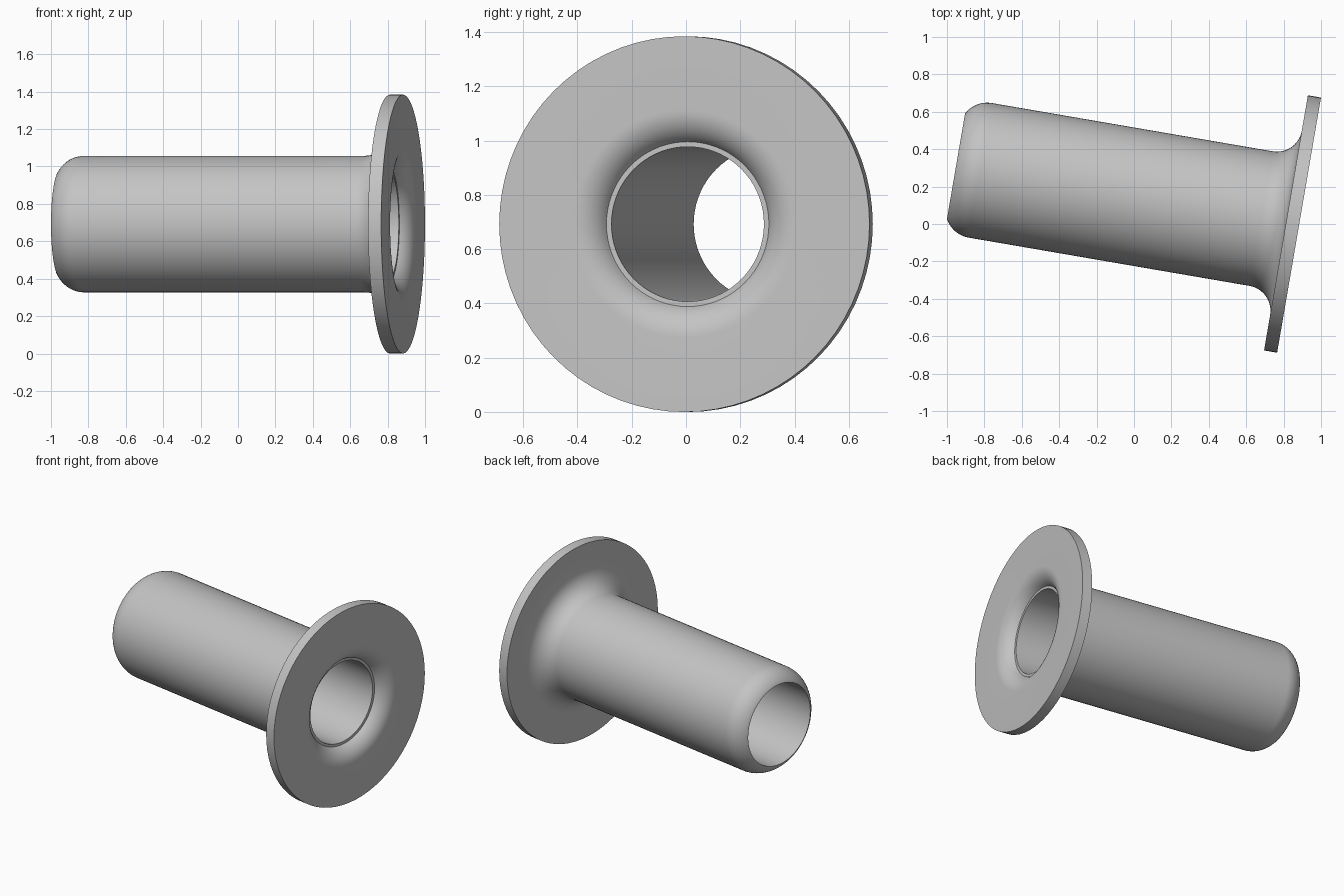
import bpy
import bmesh
from math import radians, sin, cos, pi
from mathutils import Matrix, Vector

if "Cube" in bpy.data.objects:
    bpy.data.objects.remove(bpy.data.objects["Cube"], do_unlink=True)

SEGMENTS = 72


def arc(t, r, radius, start, end, steps=10):
    """Points (along axis, from axis) on an arc; 0 degrees points along the axis."""
    angles = [radians(start + (end - start) * i / steps) for i in range(steps + 1)]
    return [(t + radius * cos(a), r + radius * sin(a)) for a in angles]


def lathe(name, profile, material):
    """Turn a closed profile around the x axis."""
    bm = bmesh.new()
    rings = []
    for i in range(SEGMENTS):
        a = 2 * pi * i / SEGMENTS
        rings.append([bm.verts.new((t, r * sin(a), r * cos(a))) for t, r in profile])
    n = len(profile)
    for i in range(SEGMENTS):
        here, there = rings[i], rings[(i + 1) % SEGMENTS]
        for j in range(n):
            k = (j + 1) % n
            bm.faces.new((here[j], here[k], there[k], there[j]))
    bmesh.ops.recalc_face_normals(bm, faces=bm.faces)
    mesh = bpy.data.meshes.new(name)
    bm.to_mesh(mesh)
    bm.free()
    mesh.materials.append(material)
    obj = bpy.data.objects.new(name, mesh)
    bpy.context.collection.objects.link(obj)
    return obj


grey = bpy.data.materials.new("plain grey")
grey.use_nodes = True
colour = (0.55, 0.55, 0.55, 1)
grey.diffuse_color = colour
grey.node_tree.nodes["Principled BSDF"].inputs["Base Color"].default_value = colour

# Flange face and rim, flared neck, rounded tail, then the bore and its seat
profile = [(0, 0.692), (-0.071, 0.692)]
profile += arc(-0.206, 0.5, 0.135, 0, -90)
profile += arc(-1.729, 0.215, 0.15, 90, 151.3)
profile += [(-1.861, 0.285), (-0.072, 0.285)]
profile += arc(-0.13, 0.42, 0.13, -63.5, 0)

bushing = lathe("flanged_bushing", profile, grey)
bushing.matrix_world = (Matrix.Translation(Vector((0.8825, -0.006, 0.692)))
                        @ Matrix.Rotation(radians(-9.75), 4, "Z"))

# Smooth curved faces, crisp rims
bpy.ops.object.select_all(action="DESELECT")
bushing.select_set(True)
bpy.context.view_layer.objects.active = bushing
bpy.ops.object.shade_smooth_by_angle(angle=radians(30))
